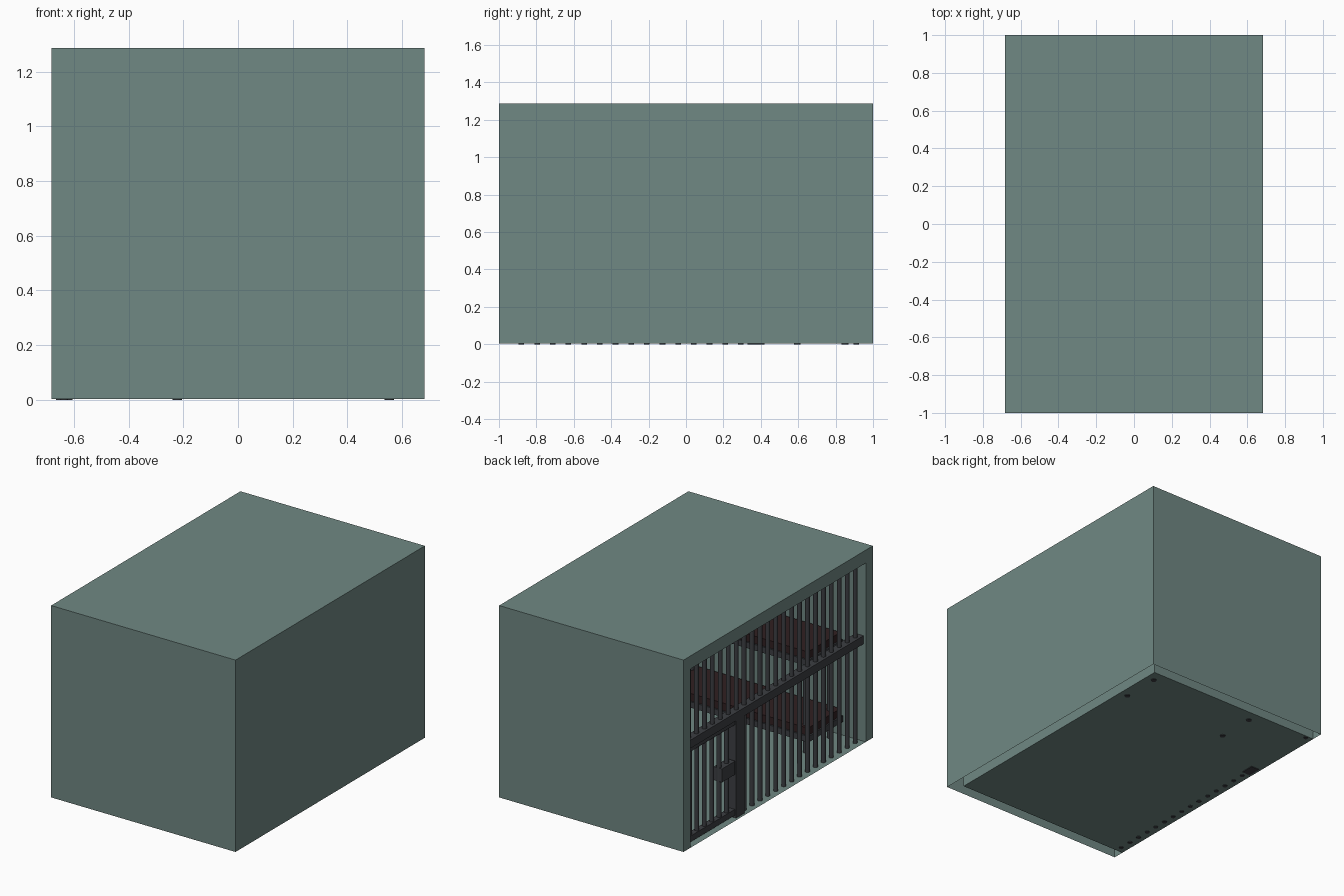
import bpy, bmesh, math
from mathutils import Matrix

if "Cube" in bpy.data.objects:
    bpy.data.objects.remove(bpy.data.objects["Cube"])


def mat(name, rgb):
    m = bpy.data.materials.new(name)
    m.diffuse_color = (*rgb, 1)
    m.use_nodes = True
    m.node_tree.nodes["Principled BSDF"].inputs["Base Color"].default_value = m.diffuse_color
    return m


GREEN = mat("wall_green", (0.162, 0.246, 0.227))
STEEL = mat("dark_steel", (0.046, 0.049, 0.056))
RED = mat("dark_red_brown", (0.03, 0.014, 0.015))


def finish(bm, name, material):
    me = bpy.data.meshes.new(name)
    bm.to_mesh(me)
    bm.free()
    me.materials.append(material)
    ob = bpy.data.objects.new(name, me)
    bpy.context.collection.objects.link(ob)
    return ob


def add_box(bm, lo, hi):
    c = [(a + b) / 2 for a, b in zip(lo, hi)]
    s = [b - a for a, b in zip(lo, hi)]
    bmesh.ops.create_cube(bm, size=1, matrix=Matrix.Translation(c) @ Matrix.Diagonal((*s, 1)))


def box(name, lo, hi, material):
    bm = bmesh.new()
    add_box(bm, lo, hi)
    return finish(bm, name, material)


def add_rod(bm, x, y, z0, z1, r, n=10):
    bmesh.ops.create_cone(bm, cap_ends=True, segments=n, radius1=r, radius2=r, depth=z1 - z0,
                          matrix=Matrix.Translation((x, y, (z0 + z1) / 2)))


def rods(name, spots, z0, z1, r, material):
    bm = bmesh.new()
    for x, y in spots:
        add_rod(bm, x, y, z0, z1, r)
    for f in bm.faces:
        f.smooth = abs(f.normal.z) < 0.5
    for e in bm.edges:
        if len(e.link_faces) == 2 and e.calc_face_angle(0) > 0.8:
            e.smooth = False
    return finish(bm, name, material)


# Hollow cell: outer shell and inner room joined by a rim on the open -x side
X, Y, H = 0.682, 1.0, 1.287
IX, IY, IH = 0.61, 0.926, 1.2
Z0 = 0.004
bm = bmesh.new()


def ring(x, y, h):
    return [bm.verts.new((x, a, b)) for a, b in ((-y, Z0), (-y, h), (y, h), (y, Z0))]


fo, bo = ring(-X, Y, H), ring(X, Y, H)
fi, bi = ring(-X, IY, IH), ring(IX, IY, IH)
for i in range(3):
    bm.faces.new((fo[i], fo[i + 1], bo[i + 1], bo[i]))
    bm.faces.new((fi[i + 1], fi[i], bi[i], bi[i + 1]))
    bm.faces.new((fo[i + 1], fo[i], fi[i], fi[i + 1]))
bm.faces.new((bi[0], bi[3], fi[3], fi[0]))
bm.faces.new(bo)
bm.faces.new(bi[::-1])
bmesh.ops.recalc_face_normals(bm, faces=bm.faces[:])
finish(bm, "cell_walls", GREEN)

# Bars above and below the cross rail
BX = -0.635
R = 0.015
N = 22
STEP = 2 * 0.88 / (N - 1)
all_y = [-0.88 + i * STEP for i in range(N)]
rods("upper_bars", [(BX, y) for y in all_y], 0.70, IH, R, STEEL)
rods("lower_bars", [(BX, y) for y in all_y if y < 0.30], 0.0, 0.68, R, STEEL)
box("cross_rail", (BX - 0.03, -IY, 0.655), (BX + 0.03, IY, 0.71), STEEL)

# Door post and hinge post
box("door_post", (BX - 0.03, 0.33, 0.0), (BX + 0.03, 0.42, 0.66), STEEL)
rods("hinge_post", [(BX, 0.91)], 0.0, 0.66, R, STEEL)

# Barred door with bottom and top rails and lock plate
rods("door_bars", [(BX, 0.48 + i * 0.078) for i in range(6)], 0.04, 0.65, R, STEEL)
bm = bmesh.new()
add_box(bm, (BX - 0.02, 0.42, 0.02), (BX + 0.02, 0.90, 0.06))
add_box(bm, (BX - 0.02, 0.42, 0.625), (BX + 0.02, 0.90, 0.66))
finish(bm, "door_rails", STEEL)
box("lock_plate", (BX - 0.03, 0.43, 0.30), (BX + 0.03, 0.57, 0.39), STEEL)


# Bunk beds on both end walls
def bunk(name, side, x0, x1, leg_x, leg_z):
    ys = sorted((side * 0.55, side * 0.915))
    for tier, z in (("lower", 0.14), ("upper", 0.65)):
        box(f"{name}_{tier}_frame", (x0, ys[0], z - 0.04), (x1, ys[1], z), STEEL)
        box(f"{name}_{tier}_mattress", (x0 + 0.01, ys[0] + 0.01, z),
            (x1 - 0.01, ys[1] - 0.01, z + 0.05), RED)
    rods(f"{name}_legs", [(x, side * y) for x in leg_x for y in (0.595, 0.85)],
         leg_z, 0.64, 0.018, STEEL)


bunk("back_bunk", 1, -0.28, 0.60, (-0.222, 0.553), 0.0)
bunk("front_bunk", -1, -0.52, 0.60, (-0.47, 0.553), 0.006)
